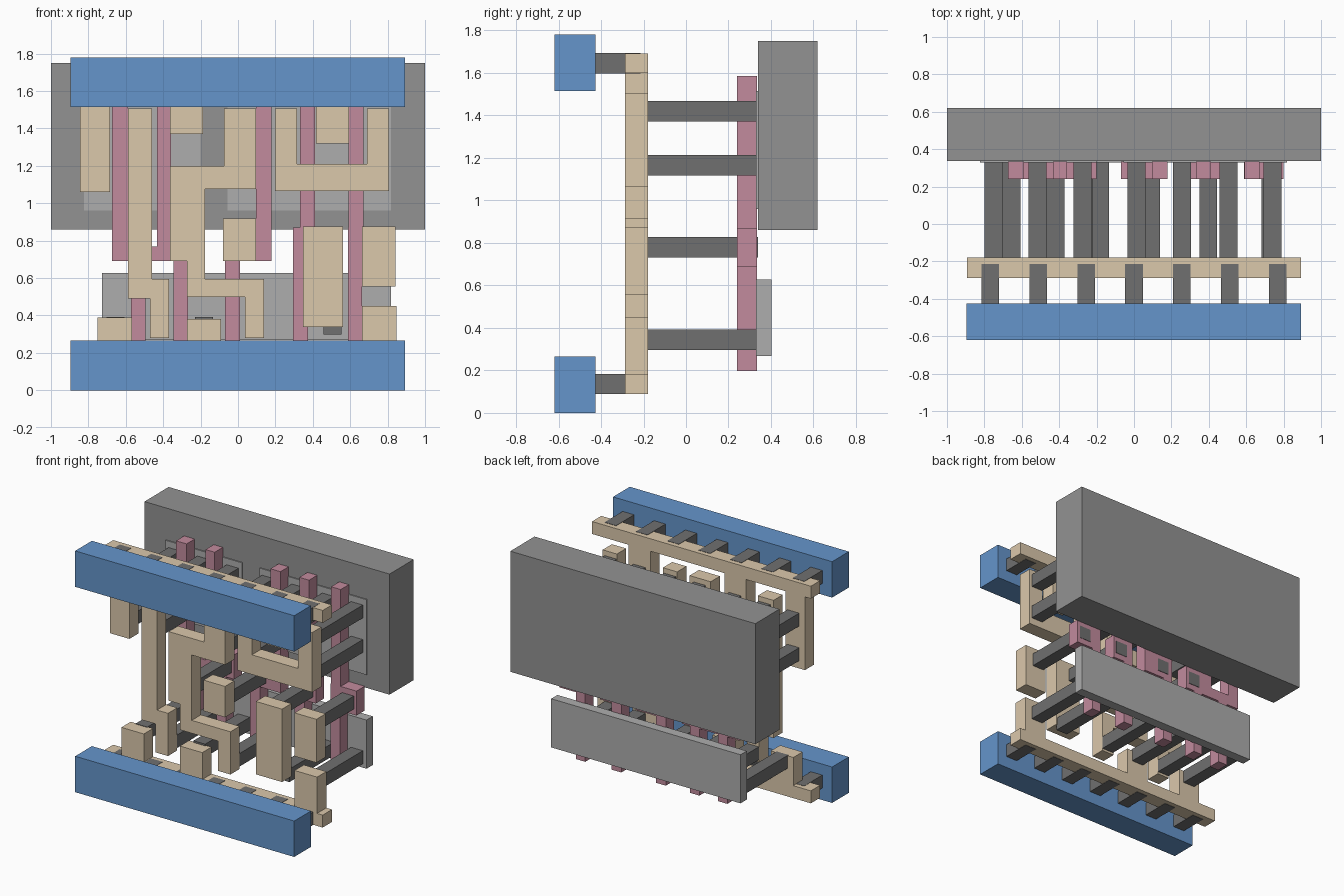
import bpy, bmesh


def material(name, rgb):
    m = bpy.data.materials.new(name)
    m.diffuse_color = (*rgb, 1)
    return m


BLUE = material("blue_metal", (0.13, 0.30, 0.60))
TAN = material("tan_metal", (0.71, 0.58, 0.41))
PINK = material("pink_gate", (0.54, 0.26, 0.34))
DARK = material("dark_contact", (0.16, 0.16, 0.16))
GREY = material("mid_grey", (0.29, 0.29, 0.29))
LIGHT = material("light_grey", (0.42, 0.42, 0.42))


def plate(name, outline, y0, y1, mat):
    """Extrude a closed (x, z) outline from y0 to y1."""
    bm = bmesh.new()
    face = bm.faces.new([bm.verts.new((x, y0, z)) for x, z in outline])
    ext = bmesh.ops.extrude_face_region(bm, geom=[face])["geom"]
    verts = [v for v in ext if isinstance(v, bmesh.types.BMVert)]
    bmesh.ops.translate(bm, verts=verts, vec=(0, y1 - y0, 0))
    bmesh.ops.recalc_face_normals(bm, faces=bm.faces)
    me = bpy.data.meshes.new(name)
    bm.to_mesh(me)
    bm.free()
    me.materials.append(mat)
    ob = bpy.data.objects.new(name, me)
    bpy.context.collection.objects.link(ob)
    return ob


def block(name, x0, x1, z0, z1, y0, y1, mat):
    return plate(name, [(x0, z0), (x1, z0), (x1, z1), (x0, z1)], y0, y1, mat)


def comb(name, outer, inner, fingers):
    """Rail with fingers (x0, x1, tip z) growing from its inner edge."""
    pts = [(0.893, outer), (-0.893, outer), (-0.893, inner)]
    for x0, x1, tip in fingers:
        pts += [(x0, inner), (x0, tip), (x1, tip), (x1, inner)]
    plate(name, pts + [(0.893, inner)], *WIRE, TAN)


WIRE = (-0.288, -0.18)    # depth range of the tan wiring layer
GATE = (0.24, 0.335)      # depth range of the pink gate layer

# Large well and the active strips
block("well_block", -1, 1, 0.86, 1.75, 0.338, 0.62, GREY)
block("upper_active_left", -0.823, -0.2, 0.96, 1.515, 0.33, 0.40, LIGHT)
block("upper_active_right", -0.055, 0.818, 0.96, 1.515, 0.33, 0.40, LIGHT)
block("lower_active", -0.727, 0.818, 0.268, 0.627, 0.33, 0.403, LIGHT)

# Blue power rails, and the short vias joining them to the tan rails
for level, z, vz in (("lower", 0, 0.09), ("upper", 1.515, 1.60)):
    block(level + "_power_rail", -0.895, 0.893, z, z + 0.265, -0.62, -0.425, BLUE)
    for i in range(7):
        x = (i - 3) * 0.256
        block(f"{level}_via_{i}", x - 0.047, x + 0.047, vz - 0.002, vz + 0.094,
              -0.43, -0.215, DARK)

# Tan rails with fingers
comb("upper_wire_rail", 1.692, 1.60,
     [(-0.845, -0.685, 1.06), (-0.364, -0.187, 1.37), (0.417, 0.594, 1.32)])
comb("lower_wire_rail", 0.09, 0.182,
     [(-0.75, -0.567, 0.39), (-0.273, -0.09, 0.38), (0.663, 0.847, 0.45)])

# Tan signal wires
plate("output_wire", [
    (-0.588, 1.506), (-0.46, 1.506), (-0.46, 0.595), (-0.37, 0.595), (-0.37, 0.28),
    (-0.47, 0.28), (-0.47, 0.49), (-0.588, 0.49)], *WIRE, TAN)
plate("centre_wire", [
    (-0.075, 1.506), (0.096, 1.506), (0.096, 1.077), (-0.176, 1.077), (-0.176, 0.595),
    (0.14, 0.595), (0.14, 0.28), (0.037, 0.28), (0.037, 0.5), (-0.273, 0.5),
    (-0.273, 0.69), (-0.364, 0.69), (-0.364, 1.2), (-0.075, 1.2)], *WIRE, TAN)
plate("u_wire", [
    (0.198, 1.506), (0.315, 1.506), (0.315, 1.21), (0.69, 1.21), (0.69, 1.506),
    (0.807, 1.506), (0.807, 1.065), (0.198, 1.065)], *WIRE, TAN)
block("small_wire_pad", -0.08, 0.096, 0.69, 0.918, *WIRE, TAN)
block("tall_wire_pad", 0.348, 0.561, 0.337, 0.875, *WIRE, TAN)
block("right_wire_pad", 0.663, 0.842, 0.555, 0.875, *WIRE, TAN)

# Pink gates: twin fingers joined by a bar, then three single fingers with pads
T, B = 1.585, 0.197
plate("twin_gate", [
    (-0.674, T), (-0.588, T), (-0.588, 0.77), (-0.433, 0.77), (-0.433, T), (-0.358, T),
    (-0.358, 0.87), (-0.2, 0.87), (-0.2, 0.69), (-0.268, 0.69), (-0.268, B),
    (-0.344, B), (-0.344, 0.69), (-0.495, 0.69), (-0.495, B), (-0.572, B),
    (-0.572, 0.69), (-0.674, 0.69)], *GATE, PINK)
plate("centre_gate", [
    (0.096, T), (0.178, T), (0.178, 0.69), (0.012, 0.69), (0.012, B), (-0.07, B),
    (-0.07, 0.87), (0.096, 0.87)], *GATE, PINK)
plate("right_gate", [
    (0.332, T), (0.412, T), (0.412, 0.87), (0.467, 0.87), (0.467, 0.69), (0.374, 0.69),
    (0.374, B), (0.294, B), (0.294, 0.87), (0.332, 0.87)], *GATE, PINK)
plate("far_right_gate", [
    (0.592, T), (0.67, T), (0.67, 0.87), (0.8, 0.87), (0.8, 0.69), (0.664, 0.69),
    (0.664, B), (0.588, B), (0.588, 0.87), (0.592, 0.87)], *GATE, PINK)

# Dark contacts, by row height: tan wiring to active strips and gate pads
rows = {
    1.42: (-0.75, -0.515, -0.275, 0.013, 0.257, 0.505, 0.74),
    1.165: (-0.75, -0.515, 0.013, 0.257, 0.74),
    0.78: (-0.27, 0.013, 0.397, 0.73),
    0.345: (-0.655, -0.42, -0.183, 0.09, 0.505, 0.74),
}
for r, (z, xs) in enumerate(rows.items()):
    for i, x in enumerate(xs):
        block(f"contact_{r}_{i}", x - 0.048, x + 0.048, z - 0.048, z + 0.048,
              -0.19, 0.338, DARK)
